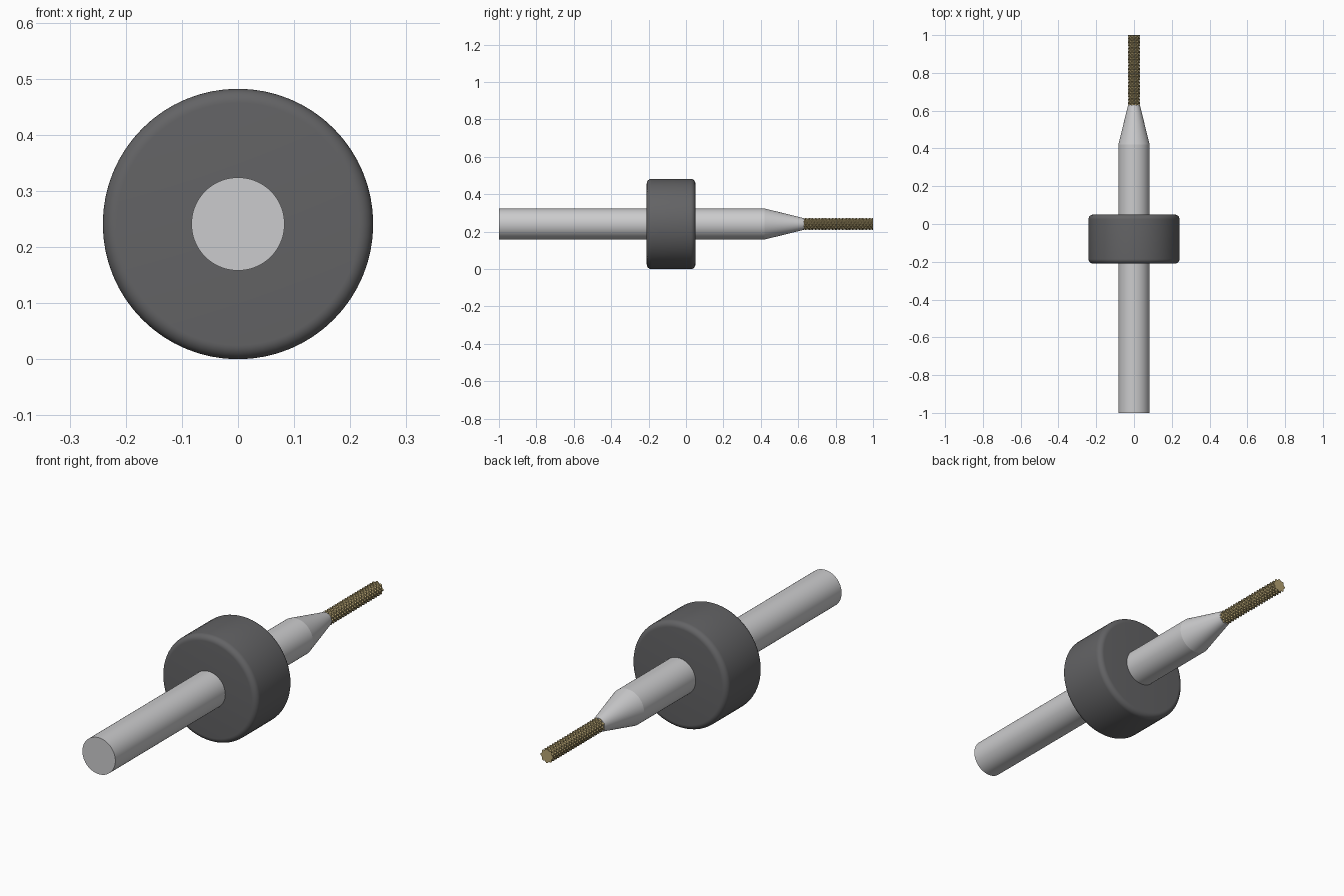
import bpy
import bmesh
from math import sin, cos, pi, radians

AXIS_Z = 0.241

cube = bpy.data.objects.get("Cube")
if cube:
    bpy.data.objects.remove(cube, do_unlink=True)


def material(name, color, metallic=0.0):
    mat = bpy.data.materials.new(name)
    mat.use_nodes = True
    mat.diffuse_color = (*color, 1)
    bsdf = mat.node_tree.nodes["Principled BSDF"]
    bsdf.inputs["Base Color"].default_value = (*color, 1)
    bsdf.inputs["Roughness"].default_value = 0.5
    return mat


def turned(name, stations, radius, segments, mat, smooth=True):
    """Closed solid around the y axis; radius(i, angle) gives its surface."""
    bm = bmesh.new()
    rings = []
    for i, y in enumerate(stations):
        ring = []
        for k in range(segments):
            a = 2 * pi * k / segments
            r = radius(i, a)
            ring.append(bm.verts.new((r * cos(a), y, AXIS_Z + r * sin(a))))
        rings.append(ring)
    for low, high in zip(rings, rings[1:]):
        for k in range(segments):
            n = (k + 1) % segments
            bm.faces.new((low[k], high[k], high[n], low[n]))
    bm.faces.new(rings[0])
    bm.faces.new(rings[-1][::-1])
    bmesh.ops.recalc_face_normals(bm, faces=bm.faces)
    mesh = bpy.data.meshes.new(name)
    bm.to_mesh(mesh)
    bm.free()
    mesh.materials.append(mat)
    obj = bpy.data.objects.new(name, mesh)
    bpy.context.collection.objects.link(obj)
    if smooth:
        bpy.ops.object.select_all(action='DESELECT')
        obj.select_set(True)
        bpy.context.view_layer.objects.active = obj
        bpy.ops.object.shade_smooth_by_angle(angle=radians(12))
    return obj


def lathe(name, profile, segments, mat):
    return turned(name, [y for y, r in profile],
                  lambda i, a: profile[i][1], segments, mat)


steel = material("light steel", (0.60, 0.60, 0.61))
rubber = material("dark grey plastic", (0.125, 0.125, 0.13))
brass = material("brass gold", (0.47, 0.37, 0.17))

# Round shank with its tapered neck
lathe("shank", [(-1, 0.083), (0.42, 0.083), (0.63, 0.031)], 64, steel)

# Depth collar with rounded rims
BACK, FRONT, OUTER, ROUND = 0.05, -0.21, 0.241, 0.025
STEPS = 8
arc = [(ROUND * (1 - sin(t * pi / 2 / STEPS)),
        OUTER - ROUND * (1 - cos(t * pi / 2 / STEPS))) for t in range(STEPS + 1)]
rim = [(dy, r) for dy, r in reversed(arc)]
rim = [(ROUND - ROUND * cos(t * pi / 2 / STEPS),
        OUTER - ROUND + ROUND * sin(t * pi / 2 / STEPS)) for t in range(STEPS + 1)]
collar = lathe("collar", [(FRONT + d, r) for d, r in rim]
               + [(BACK - d, r) for d, r in reversed(rim)], 64, rubber)

# Cutting tip: crossing left and right helical grooves leave diamond teeth
START, END, ROWS, SEGMENTS, STARTS = 0.622, 1.0, 168, 48, 8
TURN = 2 * pi * 21
stations = [START + (END - START) * i / ROWS for i in range(ROWS + 1)]


def tooth(i, a):
    t = TURN * i / ROWS
    ridge = min(cos(STARTS * a + t), cos(STARTS * a - t))
    return 0.0265 + 0.0055 * min(1, max(0, 0.75 + ridge))


turned("cutting_tip", stations, tooth, SEGMENTS, brass, smooth=False)
